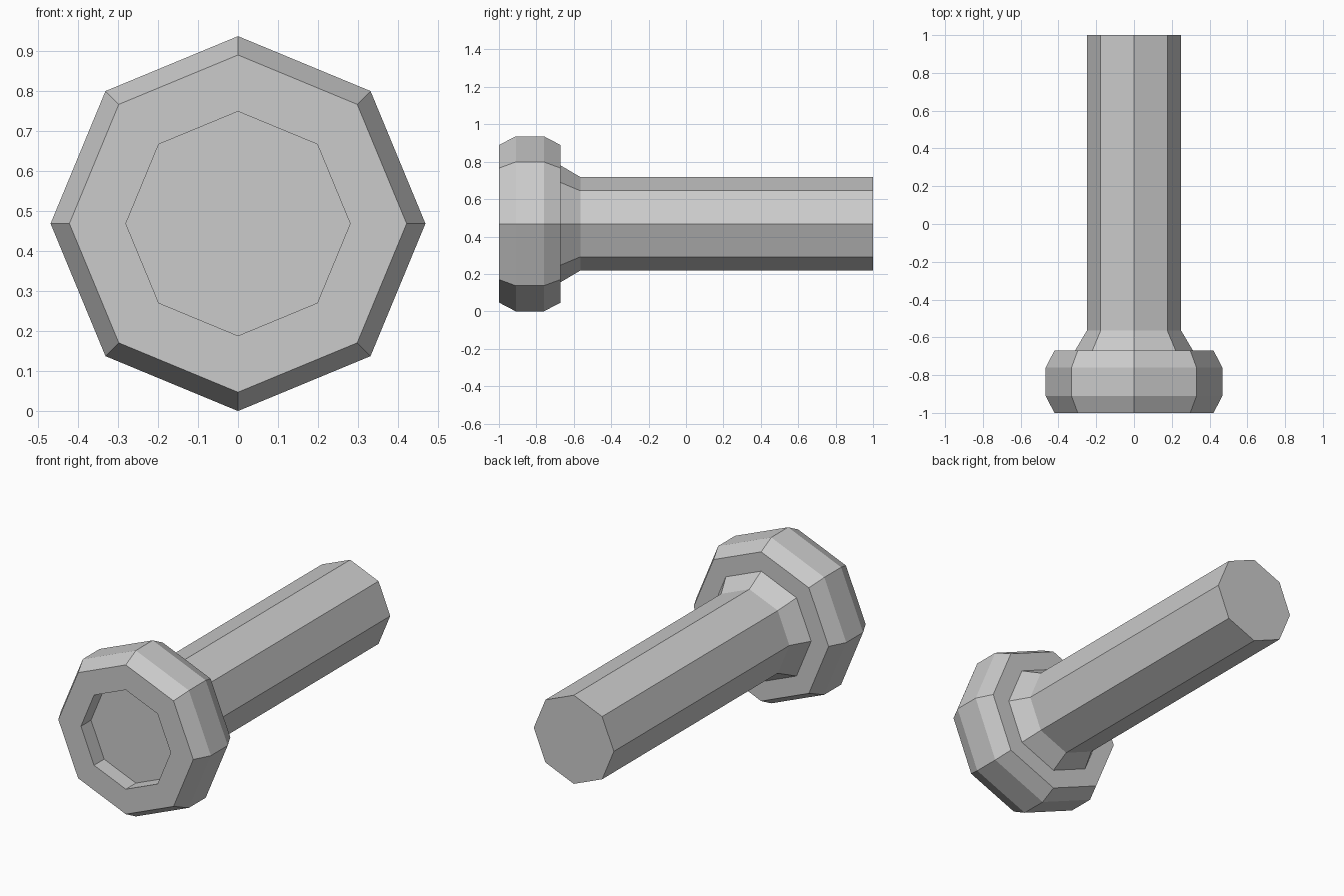
import bpy, bmesh
from math import cos, sin, pi

if "Cube" in bpy.data.objects:
    bpy.data.objects.remove(bpy.data.objects["Cube"])

SIDES = 8
AXIS_Z = 0.468


def lathe(name, profile):
    """Closed eight-sided solid around the y axis; profile is (radius, y) pairs."""
    bm = bmesh.new()
    rings = [[bm.verts.new((r * cos(2 * pi * i / SIDES), y, AXIS_Z + r * sin(2 * pi * i / SIDES)))
              for i in range(SIDES)] for r, y in profile]
    for a, b in zip(rings, rings[1:]):
        for i in range(SIDES):
            j = (i + 1) % SIDES
            bm.faces.new((a[i], a[j], b[j], b[i]))
    bm.faces.new(rings[0])
    bm.faces.new(rings[-1])
    bmesh.ops.recalc_face_normals(bm, faces=bm.faces)
    mesh = bpy.data.meshes.new(name)
    bm.to_mesh(mesh)
    bm.free()
    obj = bpy.data.objects.new(name, mesh)
    bpy.context.collection.objects.link(obj)
    return obj


# Bolt: recessed socket, chamfered head, tapered collar, straight shank
lathe("bolt", [
    (0.28, -0.91), (0.28, -1.0),
    (0.421, -1.0), (0.468, -0.91), (0.468, -0.76), (0.421, -0.67),
    (0.312, -0.67), (0.25, -0.565), (0.25, 1.0),
])
